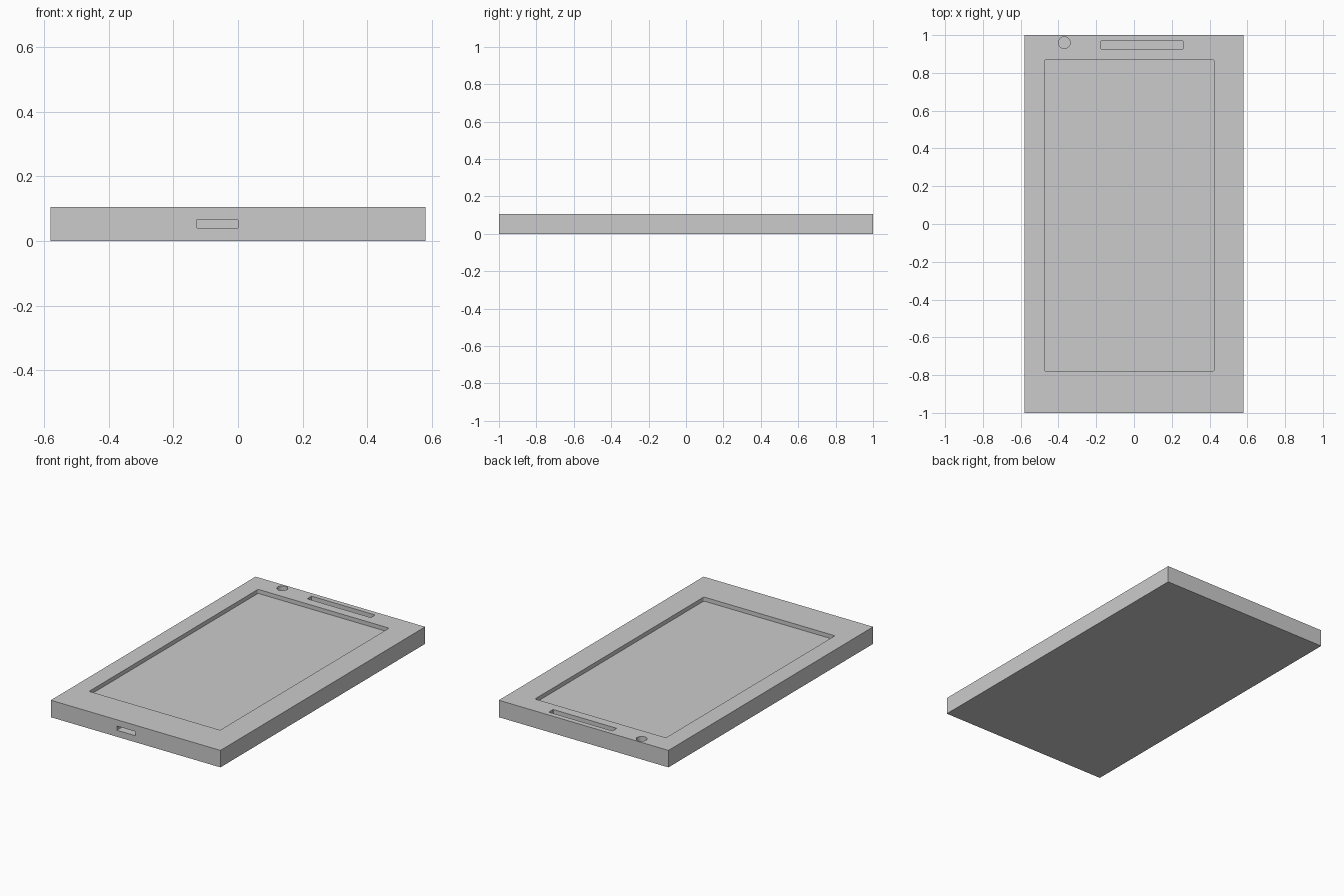
import bpy
import bmesh
from math import pi, cos, sin
from mathutils import Matrix, Vector

if "Cube" in bpy.data.objects:
    bpy.data.objects.remove(bpy.data.objects["Cube"], do_unlink=True)

WIDTH, LENGTH, HEIGHT = 1.16, 2.0, 0.105

grey = bpy.data.materials.new("light grey")
grey.use_nodes = True
grey.diffuse_color = (0.6, 0.6, 0.6, 1)
grey.node_tree.nodes["Principled BSDF"].inputs["Base Color"].default_value = (0.6, 0.6, 0.6, 1)


def prism(name, u, v, w, radius, steps=4, matrix=Matrix()):
    """Rounded rectangle over the ranges u and v, extruded over the range w."""
    bm = bmesh.new()
    corners = [(u[1], v[1], -1, -1), (u[0], v[1], 1, -1),
               (u[0], v[0], 1, 1), (u[1], v[0], -1, 1)]
    ring = []
    for i, (cu, cv, su, sv) in enumerate(corners):
        for s in range(steps + 1 if radius else 1):
            a = (i + s / steps) * pi / 2
            ring.append(bm.verts.new((cu + radius * (su + cos(a)),
                                      cv + radius * (sv + sin(a)), w[0])))
    bmesh.ops.remove_doubles(bm, verts=ring, dist=1e-5)
    face = bm.faces.new(list(bm.verts))
    top = bmesh.ops.extrude_face_region(bm, geom=[face])["geom"]
    bmesh.ops.translate(bm, vec=Vector((0, 0, w[1] - w[0])),
                        verts=[g for g in top if isinstance(g, bmesh.types.BMVert)])
    bm.transform(matrix)
    bmesh.ops.recalc_face_normals(bm, faces=bm.faces)
    mesh = bpy.data.meshes.new(name)
    bm.to_mesh(mesh)
    bm.free()
    mesh.materials.append(grey)
    obj = bpy.data.objects.new(name, mesh)
    bpy.context.collection.objects.link(obj)
    return obj


# Slab body
body = prism("case_body", (-WIDTH / 2, WIDTH / 2), (-LENGTH / 2, LENGTH / 2), (0, HEIGHT), 0)

# Recesses in the top face, and the port slot in the front edge
above = HEIGHT + 0.05
upright = Matrix.Rotation(pi / 2, 4, "X")  # local depth runs towards the front
cutters = [
    prism("screen_recess", (-0.472, 0.424), (-0.78, 0.87), (HEIGHT - 0.025, above), 0.008),
    prism("speaker_slot", (-0.175, 0.26), (0.926, 0.968), (HEIGHT - 0.028, above), 0.003),
    prism("camera_hole", (-0.4, -0.338), (0.929, 0.991), (HEIGHT - 0.028, above), 0.031, 8),
    prism("port_slot", (-0.128, 0.0), (0.04, 0.066), (LENGTH / 2 - 0.05, LENGTH / 2 + 0.05),
          0.002, matrix=upright),
]
bpy.ops.object.select_all(action="DESELECT")
body.select_set(True)
bpy.context.view_layer.objects.active = body
for cutter in cutters:
    cutter.hide_render = True
    cut = body.modifiers.new(cutter.name, "BOOLEAN")
    cut.operation = "DIFFERENCE"
    cut.solver = "EXACT"
    cut.object = cutter
    bpy.ops.object.modifier_apply(modifier=cut.name)
    bpy.data.objects.remove(cutter, do_unlink=True)

bpy.ops.object.shade_smooth_by_angle(angle=pi / 6)
